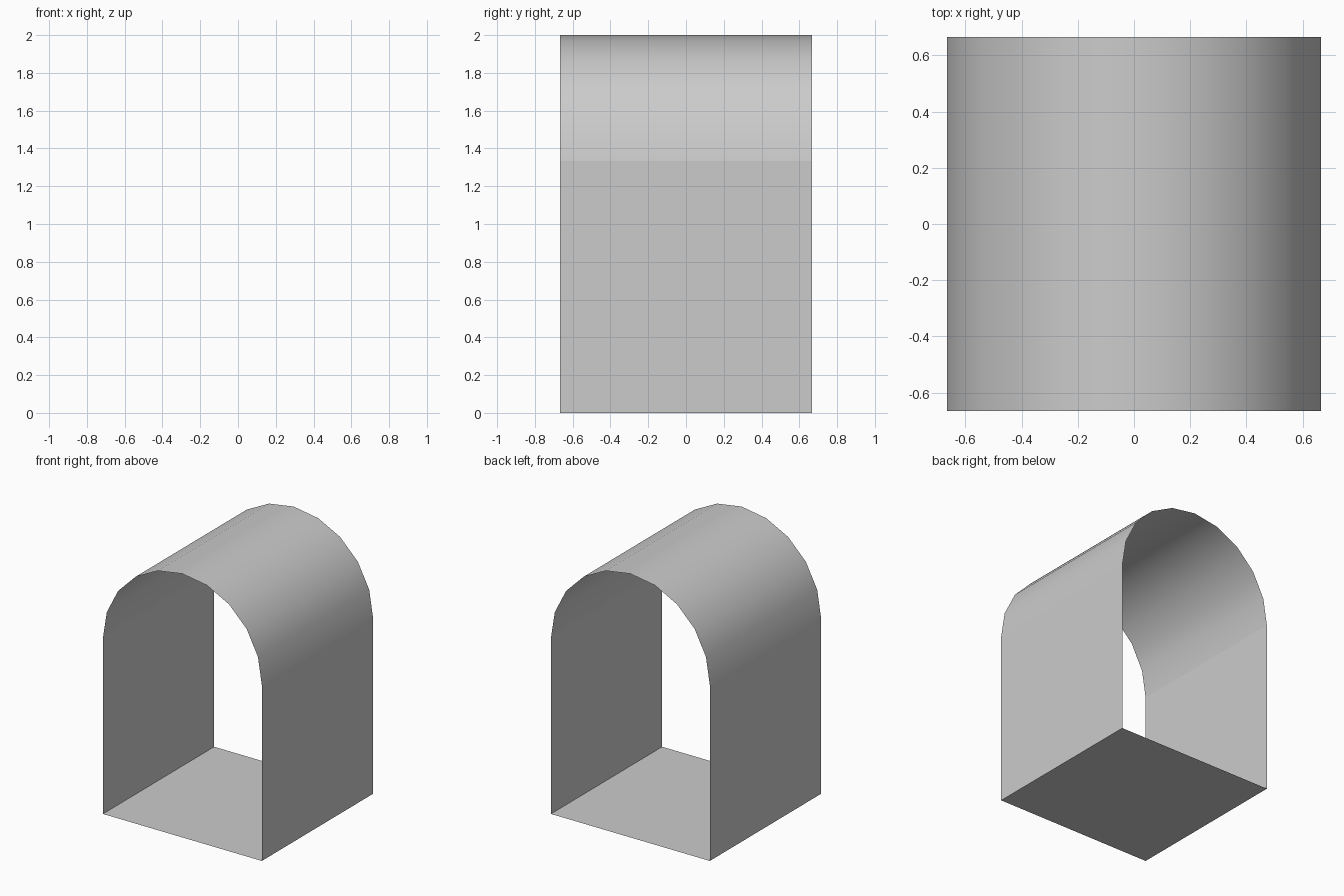
import bpy, bmesh, math

if "Cube" in bpy.data.objects:
    bpy.data.objects.remove(bpy.data.objects["Cube"])

R = 2 / 3          # half width, half depth and arch radius
WALL_H = 4 / 3     # height where the arch springs
SEGMENTS = 10


def sheet(name, profile, smooth=False):
    """Sweep an open x/z profile along y as a thin single-sided sheet."""
    bm = bmesh.new()
    pairs = [[bm.verts.new((x, y, z)) for y in (-R, R)] for x, z in profile]
    for (a, b), (c, d) in zip(pairs, pairs[1:]):
        bm.faces.new((a, b, d, c)).smooth = smooth
    mesh = bpy.data.meshes.new(name)
    bm.to_mesh(mesh)
    bm.free()
    obj = bpy.data.objects.new(name, mesh)
    bpy.context.collection.objects.link(obj)
    return obj


# Flat floor, facing up
sheet("floor", [(R, 0), (-R, 0)])

# Side walls, facing outward
sheet("right_wall", [(R, WALL_H), (R, 0)])
sheet("left_wall", [(-R, 0), (-R, WALL_H)])

# Half-round vault, smooth shaded, open at front and back
angles = [math.pi * i / SEGMENTS for i in range(SEGMENTS + 1)]
sheet("arched_roof",
      [(-R * math.cos(a), WALL_H + R * math.sin(a)) for a in angles],
      smooth=True)

# Face normals: roof and walls outward, floor upward
for obj in bpy.context.collection.objects:
    mesh = obj.data
    poly = mesh.polygons[len(mesh.polygons) // 2]
    n, c = poly.normal, poly.center
    facing = n.z if obj.name == "floor" else n.x * c.x + n.z * (c.z - 1)
    if facing < 0:
        mesh.flip_normals()
